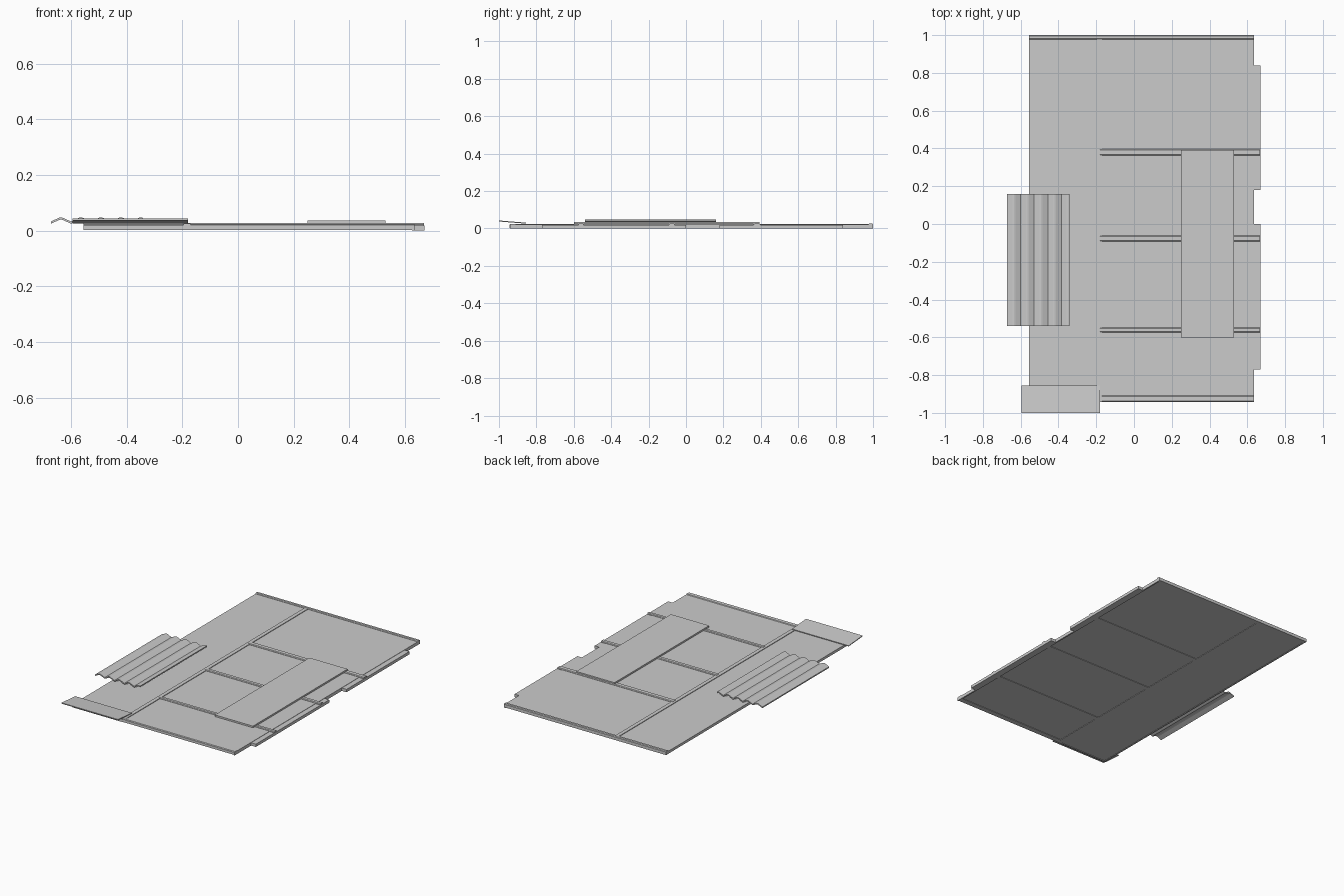
import bpy
import bmesh

cube = bpy.data.objects.get("Cube")
if cube:
    bpy.data.objects.remove(cube, do_unlink=True)

grey = bpy.data.materials.new("plain_grey")
grey.use_nodes = True
colour = (0.6, 0.6, 0.6, 1)
grey.diffuse_color = colour
grey.node_tree.nodes["Principled BSDF"].inputs["Base Color"].default_value = colour


def extrude_profile(name, points, axis, start, end):
    """Closed profile swept along x or y; points are (other axis, z)."""
    bm = bmesh.new()

    def place(p, s):
        return (s, p[0], p[1]) if axis == "x" else (p[0], s, p[1])

    face = bm.faces.new([bm.verts.new(place(p, start)) for p in points])
    made = bmesh.ops.extrude_face_region(bm, geom=[face])
    for v in made["geom"]:
        if isinstance(v, bmesh.types.BMVert):
            v.co["xyz".index(axis)] = end
    bmesh.ops.recalc_face_normals(bm, faces=bm.faces)
    mesh = bpy.data.meshes.new(name)
    bm.to_mesh(mesh)
    bm.free()
    mesh.materials.append(grey)
    obj = bpy.data.objects.new(name, mesh)
    bpy.context.collection.objects.link(obj)
    return obj


def box(name, x0, x1, y0, y1, z0, z1):
    return extrude_profile(name, [(y0, z0), (y1, z0), (y1, z1), (y0, z1)], "x", x0, x1)


# Deck panels
box("side_panel", -0.555, -0.195, -0.945, 0.98, 0.006, 0.021)
seams = [(-0.942, -0.908), (-0.575, -0.548), (-0.092, -0.062), (0.362, 0.397), (0.976, 1.0)]
for i in range(len(seams) - 1):
    box(f"roof_panel_{i + 1}", -0.17, 0.635, seams[i][1], seams[i + 1][0], 0.006, 0.021)

# Raised rails between panels, with bevelled top edges
for i, (y0, y1) in enumerate(seams):
    left = -0.555 if i == 4 else -0.18
    right = 0.635 if i in (0, 4) else 0.668
    top = 0.024 if i == 0 else 0.027
    extrude_profile(f"cross_rail_{i + 1}",
                    [(y0, 0.003), (y1, 0.003), (y1, top - 0.004), (y1 - 0.005, top),
                     (y0 + 0.005, top), (y0, top - 0.004)], "x", left, right)
box("long_rail", -0.195, -0.17, -0.942, 0.98, 0.003, 0.025)

# Broken lips along the right edge
for name, y0, y1 in (("front_lip", -0.77, 0.0), ("back_lip", 0.18, 0.84)):
    box(name, 0.635, 0.67, y0, y1, 0.0, 0.019)

# Thin frame below the outer edges
box("left_edge_trim", -0.555, -0.545, -0.945, 0.98, 0.004, 0.021)
box("right_edge_trim", 0.625, 0.635, -0.942, 1.0, 0.0, 0.021)
box("front_edge_trim", -0.555, -0.18, -0.945, -0.935, 0.003, 0.021)

# Loose flat plank
box("loose_plank", 0.25, 0.53, -0.6, 0.392, 0.025, 0.036)

# Tilted corner plate
extrude_profile("corner_plate", [(-1.0, 0.037), (-0.855, 0.026), (-0.855, 0.031), (-1.0, 0.043)],
                "x", -0.595, -0.18)

# Corrugated sheet resting across the left edge
wave_x = [-0.672 + i * 0.0359 for i in range(10)]
upper = []
for i, x in enumerate(wave_x):
    if i % 2:
        upper += [(x - 0.008, 0.046), (x, 0.048), (x + 0.008, 0.046)]
    else:
        upper.append((x, 0.033))
lower = [(x, z - 0.008) for x, z in reversed(upper)]
extrude_profile("corrugated_sheet", upper + lower, "y", -0.54, 0.16)
